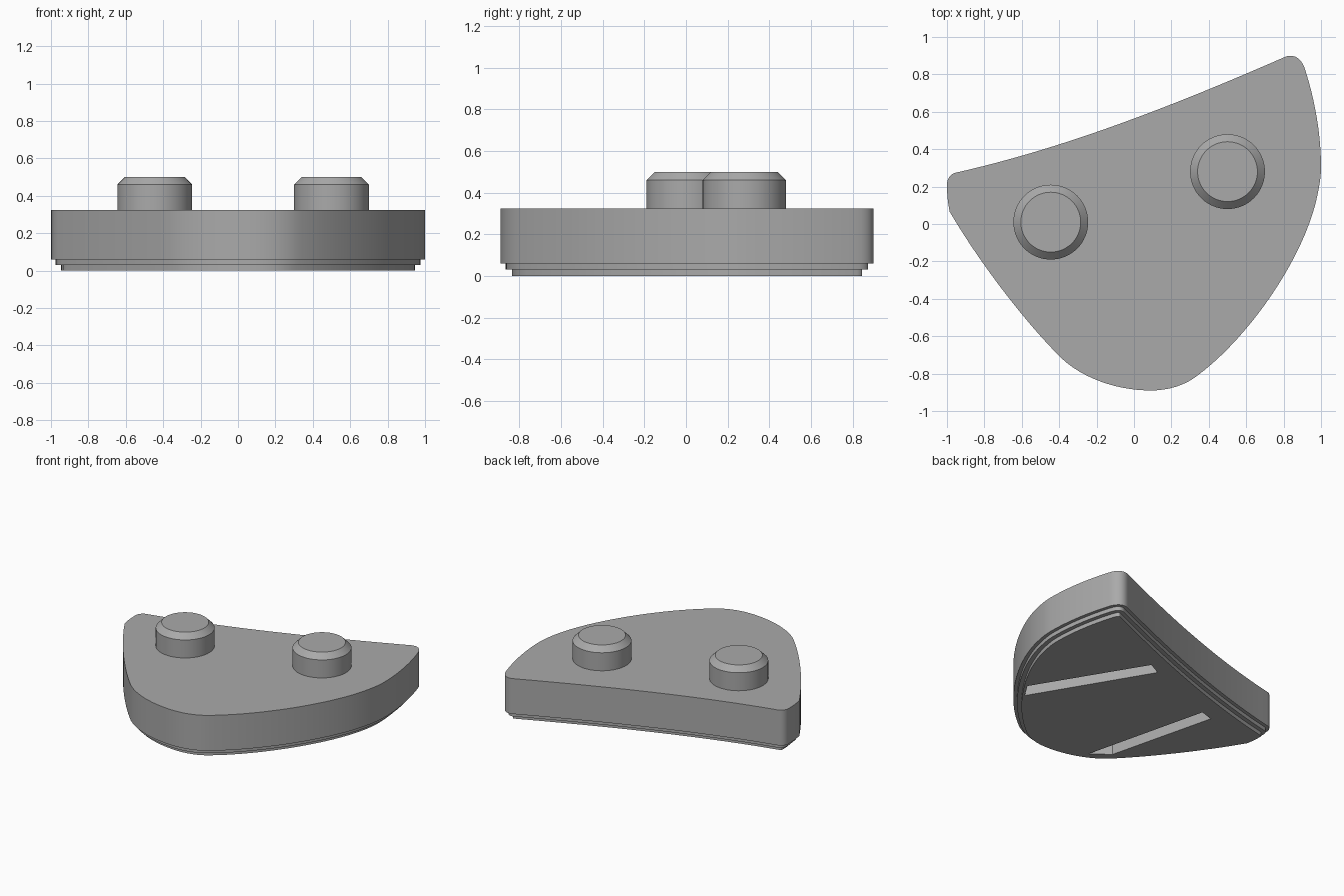
import bpy
import bmesh
import math
from mathutils import Vector
from mathutils.geometry import interpolate_bezier

cube = bpy.data.objects.get("Cube")
if cube:
    bpy.data.objects.remove(cube, do_unlink=True)

grey = bpy.data.materials.new("plain grey")
grey.use_nodes = True
grey.diffuse_color = (0.4, 0.4, 0.4, 1)
grey.node_tree.nodes["Principled BSDF"].inputs["Base Color"].default_value = grey.diffuse_color


def stack(name, levels):
    """Solid made by joining matching (outline, height) loops from bottom to top."""
    bm = bmesh.new()
    rings = [[bm.verts.new((p.x, p.y, z)) for p in outline] for outline, z in levels]
    for low, high in zip(rings, rings[1:]):
        for i in range(len(low)):
            bm.faces.new((low[i - 1], low[i], high[i], high[i - 1]))
    bm.faces.new(rings[0])
    bm.faces.new(rings[-1])
    bmesh.ops.recalc_face_normals(bm, faces=bm.faces)
    mesh = bpy.data.meshes.new(name)
    bm.to_mesh(mesh)
    bm.free()
    obj = bpy.data.objects.new(name, mesh)
    bpy.context.collection.objects.link(obj)
    mesh.materials.append(grey)
    return obj


def activate(obj):
    bpy.ops.object.select_all(action='DESELECT')
    obj.select_set(True)
    bpy.context.view_layer.objects.active = obj


def smooth(obj):
    activate(obj)
    bpy.ops.object.shade_smooth_by_angle(angle=math.radians(30))


def inset(outline, amount):
    """Move a clockwise outline inwards along its normals."""
    result = []
    for i, p in enumerate(outline):
        along = (outline[(i + 1) % len(outline)] - outline[i - 1]).normalized()
        result.append(p + Vector((along.y, -along.x)) * amount)
    return result


def circle(centre, radius, sides=64):
    turn = math.tau / sides
    return [Vector(centre) + radius * Vector((math.cos(i * turn), math.sin(i * turn)))
            for i in range(sides)]


# Body outline, clockwise: start point, its handle, handle of the next point, steps
segments = [
    ((-.95, .275), (-.35, .41), (.25, .65), 24),
    ((.80, .89), (.84, .91), (.885, .9), 10),
    ((.91, .84), (.97, .66), (1, .47), 14),
    ((1, .3), (1, .25), (.99, .2), 6),
    ((.98, .15), (.91, -.18), (.62, -.6), 20),
    ((.34, -.81), (.27, -.865), (.18, -.89), 8),
    ((.09, -.89), (-.08, -.89), (-.29, -.83), 14),
    ((-.42, -.685), (-.6, -.5), (-.83, -.2), 20),
    ((-.985, .065), (-.995, .11), (-1, .16), 6),
    ((-1, .21), (-1, .25), (-.975, .27), 8),
]
outline = []
for i, (start, out_handle, in_handle, steps) in enumerate(segments):
    end = segments[(i + 1) % len(segments)][0]
    points = interpolate_bezier(Vector(start), Vector(out_handle),
                                Vector(in_handle), Vector(end), steps + 1)
    outline += [Vector(p[:2]) for p in points[:-1]]

# Body with two stepped ledges at the foot
foot, ledge = inset(outline, .055), inset(outline, .025)
body = stack("body", [(foot, 0), (foot, .03), (ledge, .03), (ledge, .06),
                      (outline, .06), (outline, .325)])

# Two slots in the underside
slots = {
    "inner_slot": [(.15, .43), (.25, .48), (.71, -.28), (.64, -.39)],
    "outer_slot": [(-.53, .18), (-.43, .21), (-.2, -.72), (-.33, -.62)],
}
for name, corners in slots.items():
    corners = [Vector(c) for c in corners]
    cutter = stack(name + "_cutter", [(corners, -.1), (corners, .075)])
    cutter.hide_render = True
    cut = body.modifiers.new(name, 'BOOLEAN')
    cut.operation = 'DIFFERENCE'
    cut.solver = 'EXACT'
    cut.object = cutter
    activate(body)
    bpy.ops.object.modifier_apply(modifier=name)
    bpy.data.objects.remove(cutter, do_unlink=True)
smooth(body)

# Round pegs with chamfered tops
for name, centre in (("right_peg", (-.445, .01)), ("left_peg", (.5, .28))):
    side, top = circle(centre, .2), circle(centre, .16)
    smooth(stack(name, [(side, .32), (side, .46), (top, .5)]))
